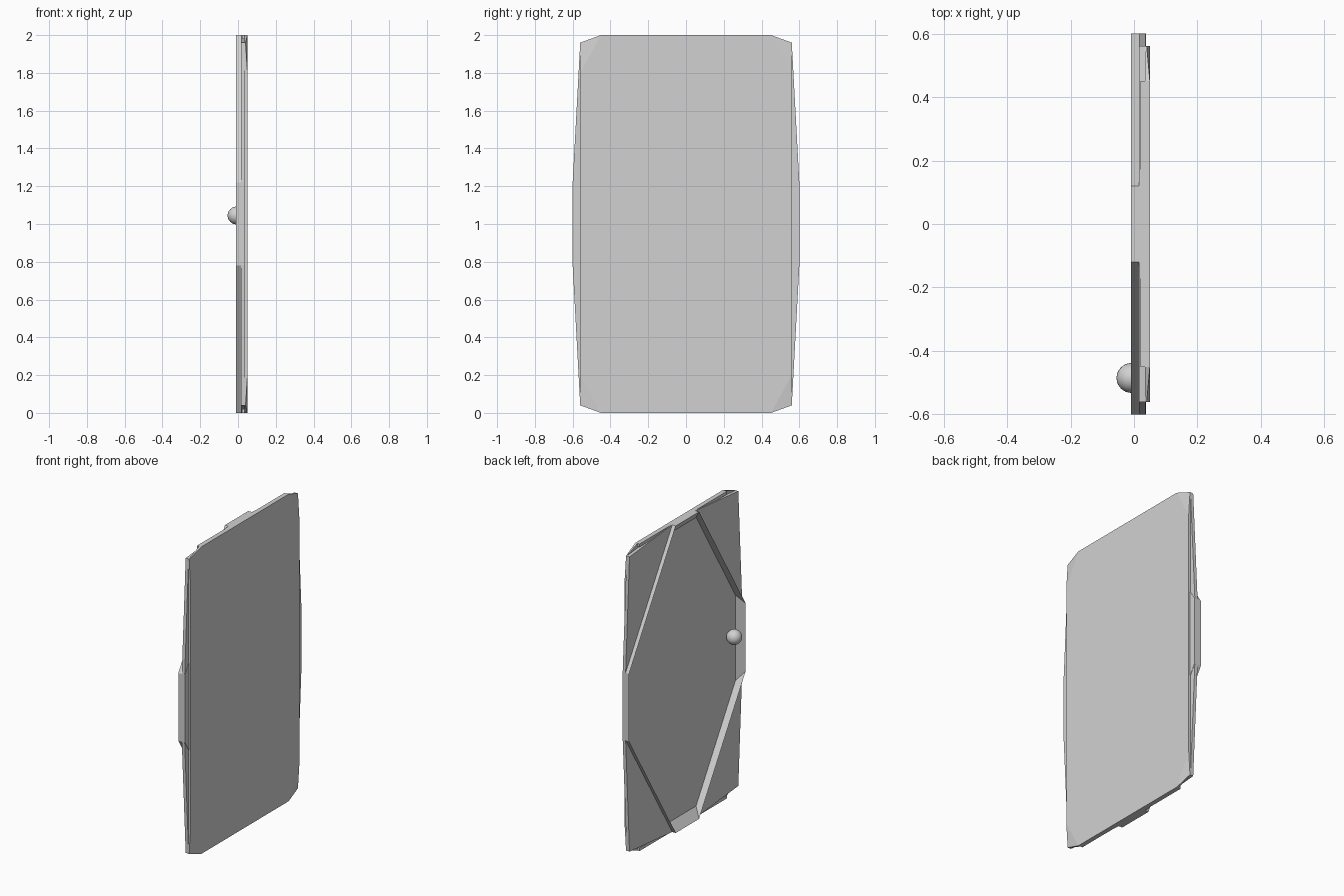
import bpy, bmesh, math

if "Cube" in bpy.data.objects:
    bpy.data.objects.remove(bpy.data.objects["Cube"])

grey = bpy.data.materials.new("light grey")
grey.diffuse_color = (0.64, 0.64, 0.64, 1)
grey.use_nodes = True
grey.node_tree.nodes["Principled BSDF"].inputs["Base Color"].default_value = grey.diffuse_color


def finish(name, bm):
    bmesh.ops.recalc_face_normals(bm, faces=bm.faces[:])
    me = bpy.data.meshes.new(name)
    bm.to_mesh(me)
    bm.free()
    me.materials.append(grey)
    ob = bpy.data.objects.new(name, me)
    bpy.context.collection.objects.link(ob)
    return ob


def ring(quarter):
    """Mirror a quarter outline of (x, y, z above mid height) into a full loop."""
    out = []
    for sy, sz in ((1, 1), (1, -1), (-1, -1), (-1, 1)):
        pts = quarter if sy * sz > 0 else quarter[::-1]
        out += [(x, sy * y, 1 + sz * z) for x, y, z in pts]
    return out


def verts(bm, pts):
    return [bm.verts.new(p) for p in pts]


def bridge(bm, a, b):
    n = len(a)
    for i in range(n):
        j = (i + 1) % n
        bm.faces.new((a[i], a[j], b[j], b[i]))


# Main panel: flat slab whose outer corners fall back in small facets
bm = bmesh.new()
outline = [(0.05, 0.45, 1.0), (0.04, 0.56, 0.96), (0.05, 0.56, 0.80)]
front = verts(bm, ring(outline))
back = verts(bm, ring([(0.035, y, z) for x, y, z in outline]))
bridge(bm, front, back)
bm.faces.new(back)
bm.faces.new([v for i, v in enumerate(front) if i % 3 != 1])
for i in range(1, 12, 3):
    bm.faces.new((front[i - 1], front[i], front[i + 1]))
finish("door_panel", bm)

# Raised octagonal frame on the back, hollow with sloped short sides
bm = bmesh.new()
rim_shape = [(0.12, 1.0), (0.60, 0.22)]
floor_shape = [(0.152, 0.94), (0.556, 0.28)]
rim = verts(bm, ring([(-0.01, y, z) for y, z in rim_shape]))
outer = verts(bm, ring([(0.038, y, z) for y, z in rim_shape]))
inner = verts(bm, ring([(0.034, y, z) for y, z in floor_shape]))
bridge(bm, rim, outer)
bridge(bm, inner, rim)
bm.faces.new(inner)
bm.faces.new(outer)
finish("octagon_frame", bm)

# Triangular corner plates outside the frame, one per corner
for sy, side in ((1, "rear"), (-1, "front")):
    for sz, level in ((1, "upper"), (-1, "lower")):
        bm = bmesh.new()
        tri = [(0.12, 1.0), (0.56, 0.96), (0.60, 0.22)]
        a, b = (verts(bm, [(x, sy * y, 1 + sz * z) for y, z in tri])
                for x in (0.015, 0.036))
        bridge(bm, a, b)
        bm.faces.new(a)
        bm.faces.new(b)
        finish(f"{level}_{side}_corner_plate", bm)

# Lips along the top and bottom edges of the panel
for name, z0, z1 in (("top_lip", 1.98, 2.0), ("bottom_lip", 0.0, 0.02)):
    bm = bmesh.new()
    a, b = (verts(bm, [(x, -0.45, z0), (x, 0.45, z0), (x, 0.45, z1), (x, -0.45, z1)])
            for x in (0.02, 0.036))
    bridge(bm, a, b)
    bm.faces.new(a)
    bm.faces.new(b)
    finish(name, bm)

# Round door knob
bm = bmesh.new()
bmesh.ops.create_uvsphere(bm, u_segments=32, v_segments=16, radius=0.047)
bmesh.ops.translate(bm, verts=bm.verts[:], vec=(-0.008, -0.485, 1.045))
for f in bm.faces:
    f.smooth = True
finish("door_knob", bm)
